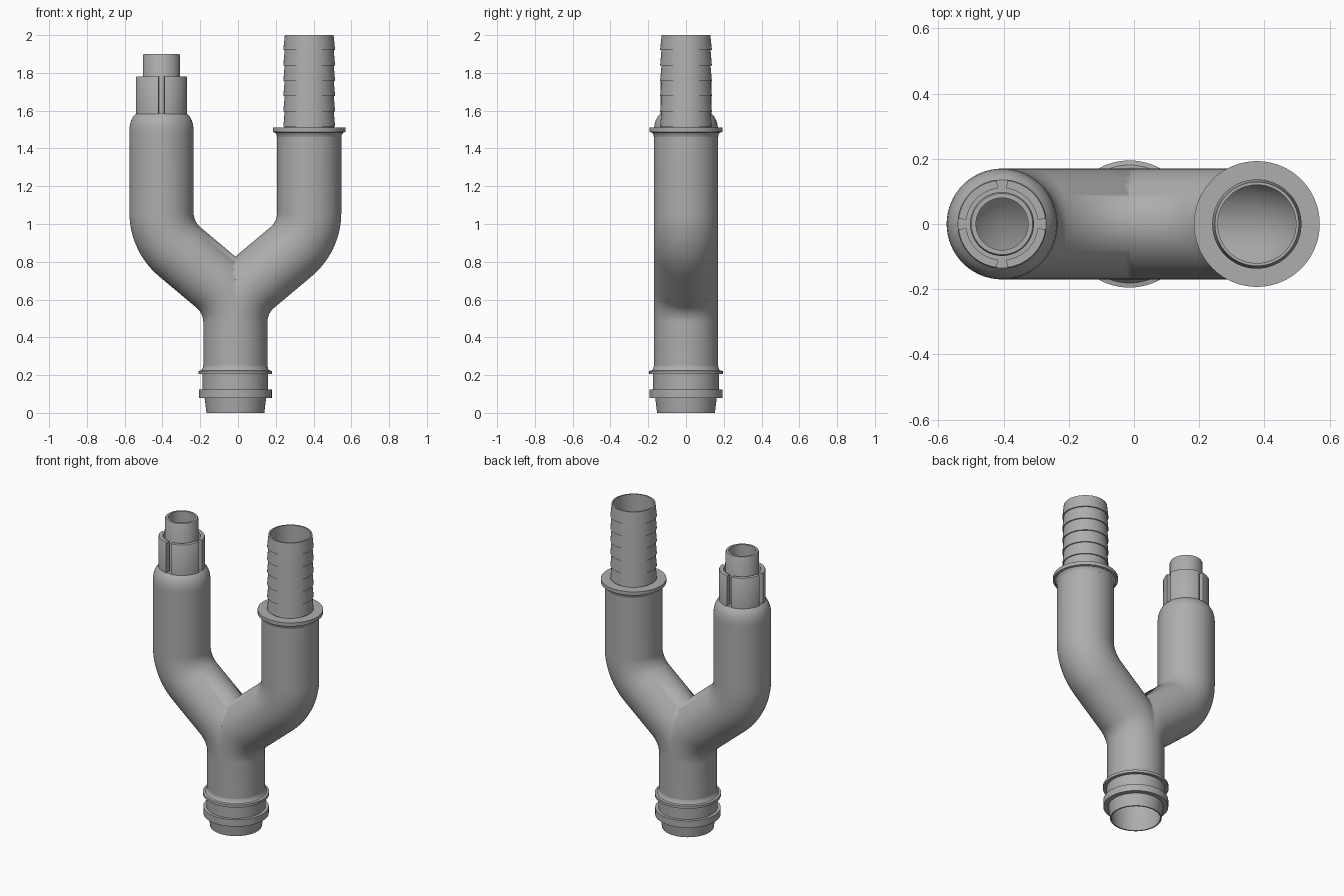
import bpy, bmesh, math
from mathutils import Vector

if "Cube" in bpy.data.objects:
    bpy.data.objects.remove(bpy.data.objects["Cube"])

SEG = 72
STEM_X, SPREAD = -0.014, 0.391
BORE, WALL = 0.155, 0.17

grey = bpy.data.materials.new("plain_grey")
grey.use_nodes = True
tone = (0.42, 0.42, 0.42, 1)
grey.diffuse_color = tone
grey.node_tree.nodes["Principled BSDF"].inputs["Base Color"].default_value = tone


def finish(name, bm, x):
    mesh = bpy.data.meshes.new(name)
    bm.to_mesh(mesh)
    bm.free()
    mesh.materials.append(grey)
    ob = bpy.data.objects.new(name, mesh)
    ob.location.x = x
    bpy.context.collection.objects.link(ob)
    bpy.ops.object.select_all(action='DESELECT')
    ob.select_set(True)
    bpy.context.view_layer.objects.active = ob
    bpy.ops.object.shade_smooth_by_angle(angle=math.radians(32))
    return ob


def revolve(bm, profile, start=0.0, sweep=math.tau, steps=SEG):
    """Turn a closed (radius, height) profile about z, fully or as a capped arc."""
    full = sweep > math.tau - 0.001
    rings = []
    for i in range(steps if full else steps + 1):
        a = start + sweep * i / steps
        rings.append([bm.verts.new((r * math.cos(a), r * math.sin(a), z)) for r, z in profile])
    n = len(profile)
    for i in range(steps):
        a, b = rings[i], rings[(i + 1) % len(rings)]
        for j in range(n):
            k = (j + 1) % n
            bm.faces.new((a[j], b[j], b[k], a[k]))
    if not full:
        bm.faces.new(rings[0])
        bm.faces.new(rings[-1])
    bmesh.ops.recalc_face_normals(bm, faces=bm.faces)


def lathe(name, profile, x):
    bm = bmesh.new()
    revolve(bm, profile)
    return finish(name, bm, x)


def branch_path(z0, z1):
    """Stem, bend out, slanted run, bend back, straight top: (x, z, tilt)."""
    tilt, bend, z_bend, steps = math.radians(50), 0.27, 0.48, 14
    run = (SPREAD - 2 * bend * (1 - math.cos(tilt))) / math.sin(tilt)
    pts = [(0, z0, 0)]
    for i in range(steps + 1):
        t = tilt * i / steps
        pts.append((bend * (1 - math.cos(t)), z_bend + bend * math.sin(t), t))
    z_end = z_bend + 2 * bend * math.sin(tilt) + run * math.cos(tilt)
    for i in range(steps, -1, -1):
        t = tilt * i / steps
        pts.append((SPREAD - bend * (1 - math.cos(t)), z_end - bend * math.sin(t), t))
    return pts + [(SPREAD, z1, 0)]


def add_tube(bm, path, radius, inward):
    rings = []
    for x, z, t in path:
        ring = []
        for i in range(SEG):
            a = math.tau * (i + 0.5) / SEG
            u = radius * math.cos(a)
            ring.append(bm.verts.new((x + u * math.cos(t), radius * math.sin(a), z - u * math.sin(t))))
        rings.append(ring)
    for a, b in zip(rings, rings[1:]):
        for i in range(SEG):
            k = (i + 1) % SEG
            quad = (a[i], a[k], b[k], b[i])
            bm.faces.new(quad[::-1] if inward else quad)


# Hollow forked body: one branch cut at the middle plane and mirrored
bm = bmesh.new()
path = branch_path(0.235, 1.49)
add_tube(bm, path, WALL, False)
add_tube(bm, path, BORE, True)
bmesh.ops.bisect_plane(bm, geom=bm.verts[:] + bm.edges[:] + bm.faces[:], dist=1e-5,
                       plane_co=Vector((0, 0, 0)), plane_no=Vector((1, 0, 0)), clear_inner=True)
body = finish("forked_body", bm, STEM_X)
mirror = body.modifiers.new("Mirror", 'MIRROR')
mirror.use_axis = (True, False, False)
mirror.merge_threshold = 0.0005
bpy.ops.object.modifier_move_to_index(modifier="Mirror", index=0)

# Stem inlet with tapered spigot, wide collar and thin ring
lathe("stem_inlet", [
    (0.145, 0), (0.153, 0), (0.163, 0.08), (0.193, 0.08), (0.193, 0.125),
    (0.174, 0.125), (0.174, 0.205), (0.195, 0.205), (0.195, 0.222),
    (0.181, 0.225), (0.174, 0.233), (WALL, 0.25), (BORE, 0.25), (BORE, 0.08)], STEM_X)

# Left hose barb: flange, then saw-tooth ridges
LEFT_X = STEM_X + SPREAD
lathe("barb_flange", [
    (BORE, 1.46), (WALL, 1.46), (0.173, 1.475), (0.181, 1.484), (0.193, 1.487),
    (0.193, 1.51), (0.12, 1.51), (0.12, 1.49), (BORE, 1.48)], LEFT_X)
barb = [(0.12, 1.5), (0.13, 1.5)]
for i in range(6):
    z = 1.515 + 0.081 * i
    barb += [(0.13, z), (0.137, z), (0.136, z + 0.012)]
barb += [(0.129, 2.0), (0.12, 2.0)]
lathe("hose_barb", barb, LEFT_X)

# Right plug: rounded shoulder, nozzle and four split fingers
RIGHT_X = STEM_X - SPREAD
lathe("plug_shoulder", [
    (BORE, 1.48), (WALL, 1.48), (WALL, 1.5), (0.167, 1.527), (0.16, 1.55),
    (0.149, 1.57), (0.135, 1.585), (0.09, 1.585), (0.08, 1.57), (0.14, 1.55)], RIGHT_X)
lathe("plug_nozzle", [
    (0.08, 1.57), (0.098, 1.57), (0.098, 1.893), (0.094, 1.9), (0.08, 1.9)], RIGHT_X)
bm = bmesh.new()
half_slot = 0.12
for q in range(4):
    revolve(bm, [(0.11, 1.58), (0.137, 1.58), (0.137, 1.775), (0.134, 1.78), (0.11, 1.78)],
            q * math.pi / 2 + half_slot, math.pi / 2 - 2 * half_slot, 16)
finish("plug_fingers", bm, RIGHT_X)
